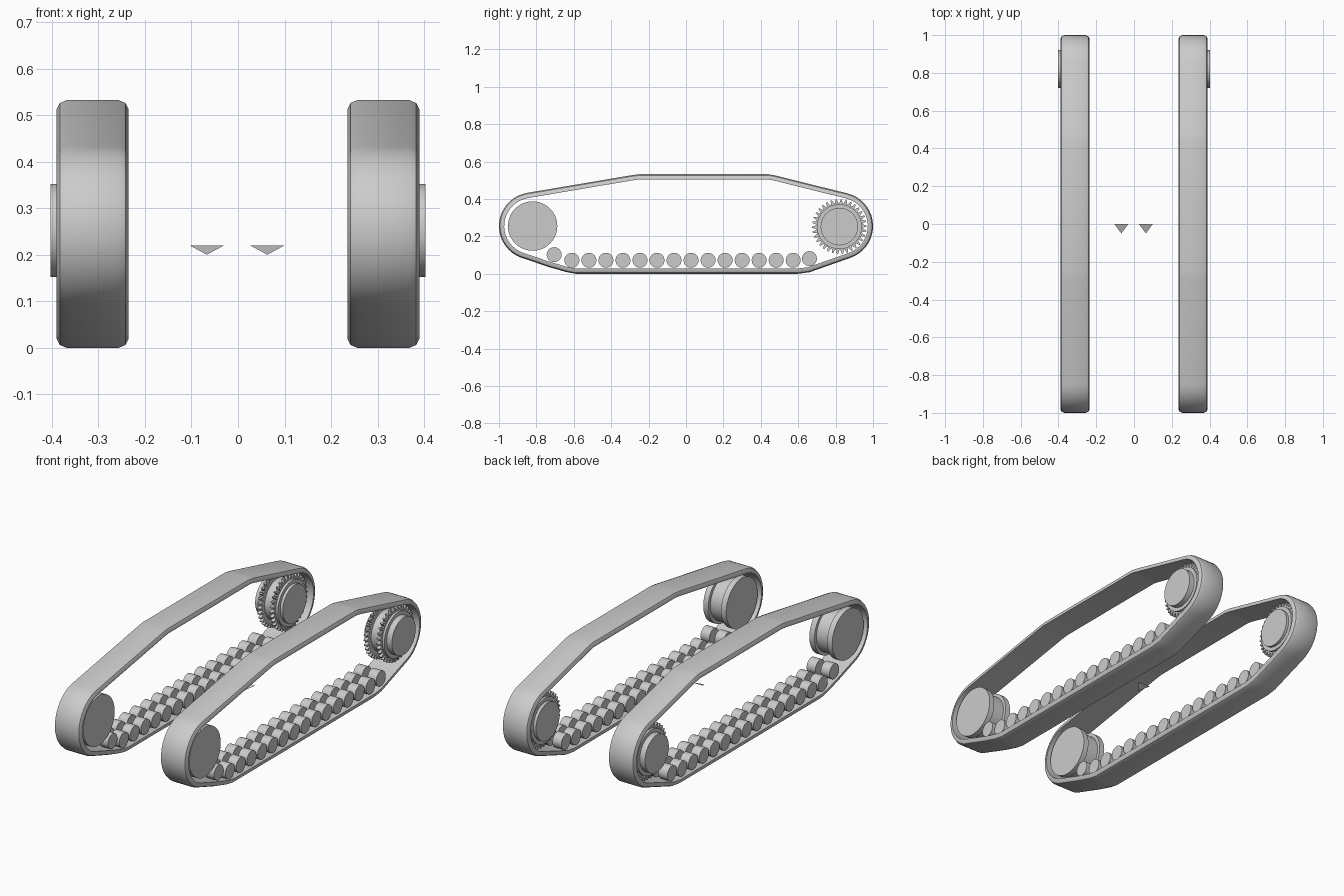
import bpy
from math import sin, cos, radians, pi
from mathutils import Vector

cube = bpy.data.objects.get("Cube")
if cube:
    bpy.data.objects.remove(cube, do_unlink=True)

grey = bpy.data.materials.new("plain grey")
grey.use_nodes = True
grey.diffuse_color = (0.6, 0.6, 0.6, 1)
grey.node_tree.nodes["Principled BSDF"].inputs["Base Color"].default_value = (0.6, 0.6, 0.6, 1)


def make(name, verts, faces, mirror=True):
    """Add an object, smooth it by angle and mirror it to the other side."""
    mesh = bpy.data.meshes.new(name)
    mesh.from_pydata(verts, [], faces)
    mesh.materials.append(grey)
    mesh.shade_smooth()
    mesh.set_sharp_from_angle(angle=radians(32))
    obj = bpy.data.objects.new(name, mesh)
    bpy.context.collection.objects.link(obj)
    if mirror:
        obj.modifiers.new("other_side", 'MIRROR')
    return obj


def spin(name, y, z, profile, sides=32, tooth=0.0):
    """Revolve (x, radius) steps about a sideways axle; tooth raises gear teeth."""
    verts, faces = [], []
    for x, r in profile:
        for i in range(sides):
            a = 2 * pi * i / sides
            rr = r + (tooth if i % 4 < 2 else 0)
            verts.append((x, y + rr * cos(a), z + rr * sin(a)))
    for k in range(len(profile) - 1):
        for i in range(sides):
            j = (i + 1) % sides
            a, b = k * sides, (k + 1) * sides
            faces.append((a + i, a + j, b + j, b + i))
    last = (len(profile) - 1) * sides
    faces.append(tuple(reversed(range(sides))))
    faces.append(tuple(range(last, last + sides)))
    return make(name, verts, faces)


def arc(y, z, r, start, end, steps):
    angles = [radians(start + (end - start) * i / steps) for i in range(steps + 1)]
    return [(y + r * cos(a), z + r * sin(a)) for a in angles]


AXLE_Y, AXLE_Z = 0.82, 0.255

# Track belt: outer side outline, counter-clockwise
outline = arc(-AXLE_Y, AXLE_Z, 0.18, 99, 248, 18)
outline += [(-0.73, 0.035), (-0.64, 0.009), (-0.59, 0.0), (0.60, 0.0), (0.66, 0.008)]
outline += arc(AXLE_Y, AXLE_Z, 0.18, -70, 75, 18)
outline += [(0.475, 0.526), (0.44, 0.532), (-0.25, 0.532), (-0.29, 0.527)]

# Belt cross-section: (depth below outer surface, x)
section = [(0, 0.256), (0, 0.369), (0.006, 0.383), (0.02, 0.39),
           (0.028, 0.39), (0.028, 0.235), (0.02, 0.235), (0.006, 0.242)]
verts, faces = [], []
n, m = len(outline), len(section)
for i, point in enumerate(outline):
    here = Vector(point)
    d1 = (here - Vector(outline[i - 1])).normalized()
    d2 = (Vector(outline[(i + 1) % n]) - here).normalized()
    along = (d1 + d2).normalized()
    inward = Vector((-along.y, along.x))
    for depth, x in section:
        p = here + inward * depth
        verts.append((x, p.x, p.y))
    for k in range(m):
        a, b = i * m, ((i + 1) % n) * m
        l = (k + 1) % m
        faces.append((a + k, b + k, b + l, a + l))
make("track_belt", verts, faces)

# Front idler: two rims joined by a narrower drum
spin("idler_wheel", -AXLE_Y, AXLE_Z,
     [(0.245, 0.132), (0.275, 0.132), (0.275, 0.115),
      (0.35, 0.115), (0.35, 0.132), (0.38, 0.132)], 48)

# Rear drive sprocket: drum, hub and two toothed rings
spin("sprocket_drum", AXLE_Y, AXLE_Z - 0.003,
     [(0.24, 0.1), (0.255, 0.1), (0.255, 0.12), (0.27, 0.12), (0.27, 0.108), (0.355, 0.108),
      (0.355, 0.12), (0.372, 0.12), (0.372, 0.1), (0.403, 0.1)], 48)
for name, x in (("inner_tooth_ring", 0.268), ("outer_tooth_ring", 0.342)):
    spin(name, AXLE_Y, AXLE_Z - 0.003, [(x, 0.126), (x + 0.018, 0.126)], 136, 0.02)

# Road wheels in two rows, with a raised wheel at each end
spots = [(-0.61 + 0.091 * i, 0.072) for i in range(14)]
spots += [(-0.705, 0.102), (0.66, 0.081)]
for y, z in spots:
    for name, x in (("inner_road_wheel", 0.245), ("outer_road_wheel", 0.328)):
        spin(name, y, z, [(x, 0.04), (x + 0.052, 0.04)], 24)

# Two small loose triangular plates in the middle
for name, x in (("right_plate", -0.067), ("left_plate", 0.063)):
    make(name, [(x - 0.037, 0, 0.22), (x, -0.05, 0.2), (x + 0.037, 0, 0.22)],
         [(0, 1, 2)], mirror=False)
